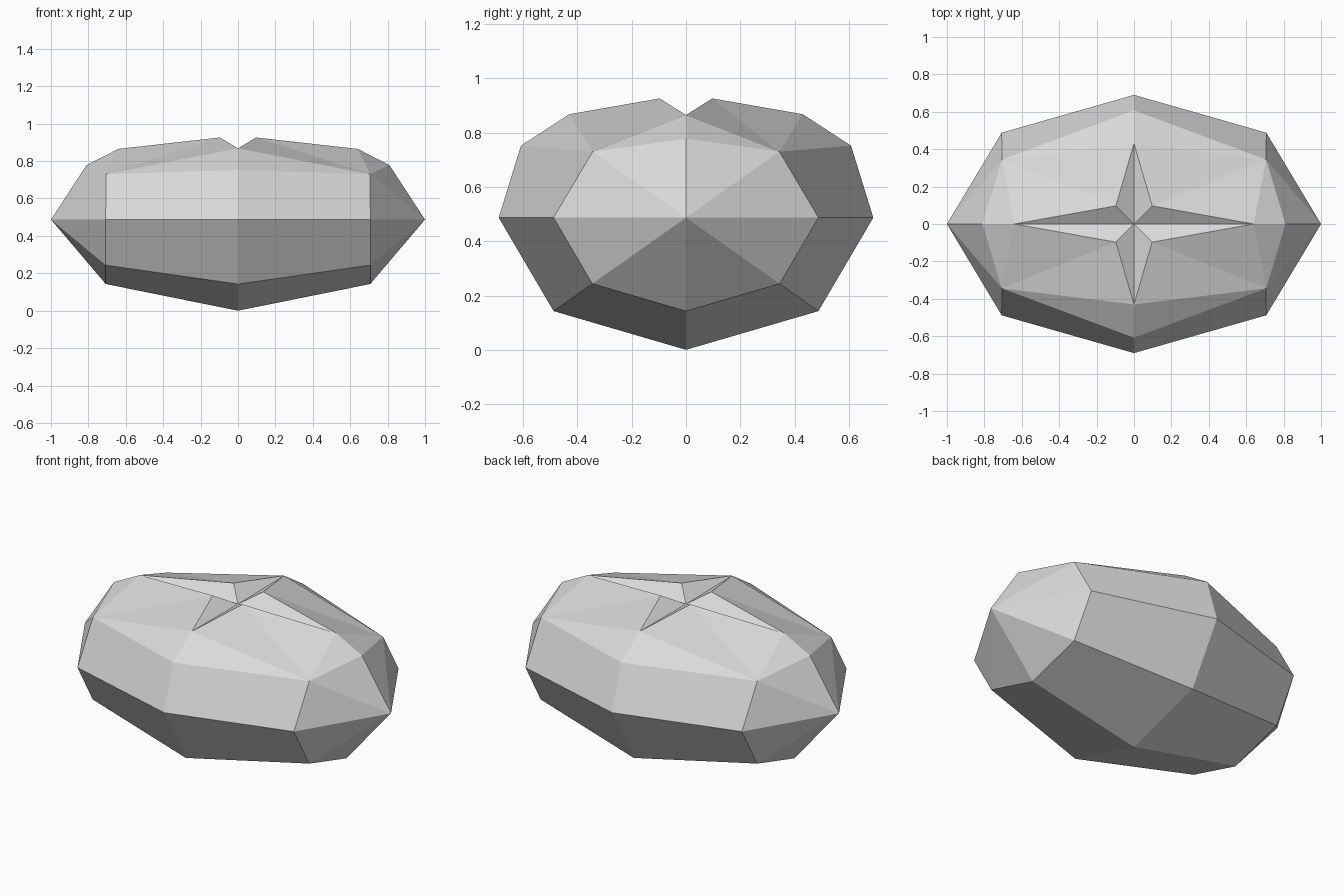
import bpy, bmesh
from math import sin, cos, pi
from mathutils import Vector

cube = bpy.data.objects.get("Cube")
if cube:
    bpy.data.objects.remove(cube, do_unlink=True)

HALF_WIDTH, HALF_HEIGHT = 0.69, 0.487

grey = bpy.data.materials.new("light grey")
grey.use_nodes = True
grey.diffuse_color = (0.7, 0.7, 0.7, 1)
grey.node_tree.nodes["Principled BSDF"].inputs["Base Color"].default_value = (0.7, 0.7, 0.7, 1)

bm = bmesh.new()


def ring(x, scale):
    """Lower quarter ring, from the widest point down to the underside."""
    angles = [i * pi / 4 for i in range(3)]
    return [bm.verts.new((x, -HALF_WIDTH * scale * cos(a),
                          HALF_HEIGHT * (1 - scale * sin(a)))) for a in angles]


# Faceted lower body, one quarter
middle, outer = ring(0, 1), ring(cos(pi / 4), sin(pi / 4))
end = bm.verts.new((1, 0, HALF_HEIGHT))
for i in range(2):
    bm.faces.new((middle[i], middle[i + 1], outer[i + 1], outer[i]))
    bm.faces.new((outer[i], outer[i + 1], end))

# Upper body points, one quarter
shoulder_mid = bm.verts.new((0, -0.608, 0.752))
shoulder_corner = bm.verts.new((0.707, -0.344, 0.73))
shoulder_end = bm.verts.new((0.81, 0, 0.778))
long_tip = bm.verts.new((0.64, 0, 0.865))
short_tip = bm.verts.new((0, -0.43, 0.868))
peak = bm.verts.new((0.097, -0.097, 0.926))
hollow = bm.verts.new((0, 0, 0.865))

upper_faces = [
    # Side band
    (middle[0], outer[0], shoulder_corner, shoulder_mid),
    (outer[0], end, shoulder_corner),
    (end, shoulder_end, shoulder_corner),
    # Crown facets
    (shoulder_mid, shoulder_corner, short_tip),
    (short_tip, shoulder_corner, peak),
    (peak, shoulder_corner, long_tip),
    (long_tip, shoulder_corner, shoulder_end),
    # Star-shaped hollow
    (hollow, short_tip, peak),
    (hollow, peak, long_tip),
]
for corners in upper_faces:
    bm.faces.new(corners)

# Point every face outward
core = Vector((0, 0, 0.4))
bm.normal_update()
for face in bm.faces:
    if face.normal.dot(face.calc_center_median() - core) < 0:
        face.normal_flip()

mesh = bpy.data.meshes.new("faceted_stone")
bm.to_mesh(mesh)
bm.free()
mesh.materials.append(grey)
stone = bpy.data.objects.new("faceted_stone", mesh)
bpy.context.collection.objects.link(stone)

# Complete the other three quarters
mirror = stone.modifiers.new("Mirror", 'MIRROR')
mirror.use_axis = (True, True, False)
mirror.use_clip = True
mirror.merge_threshold = 0.001
